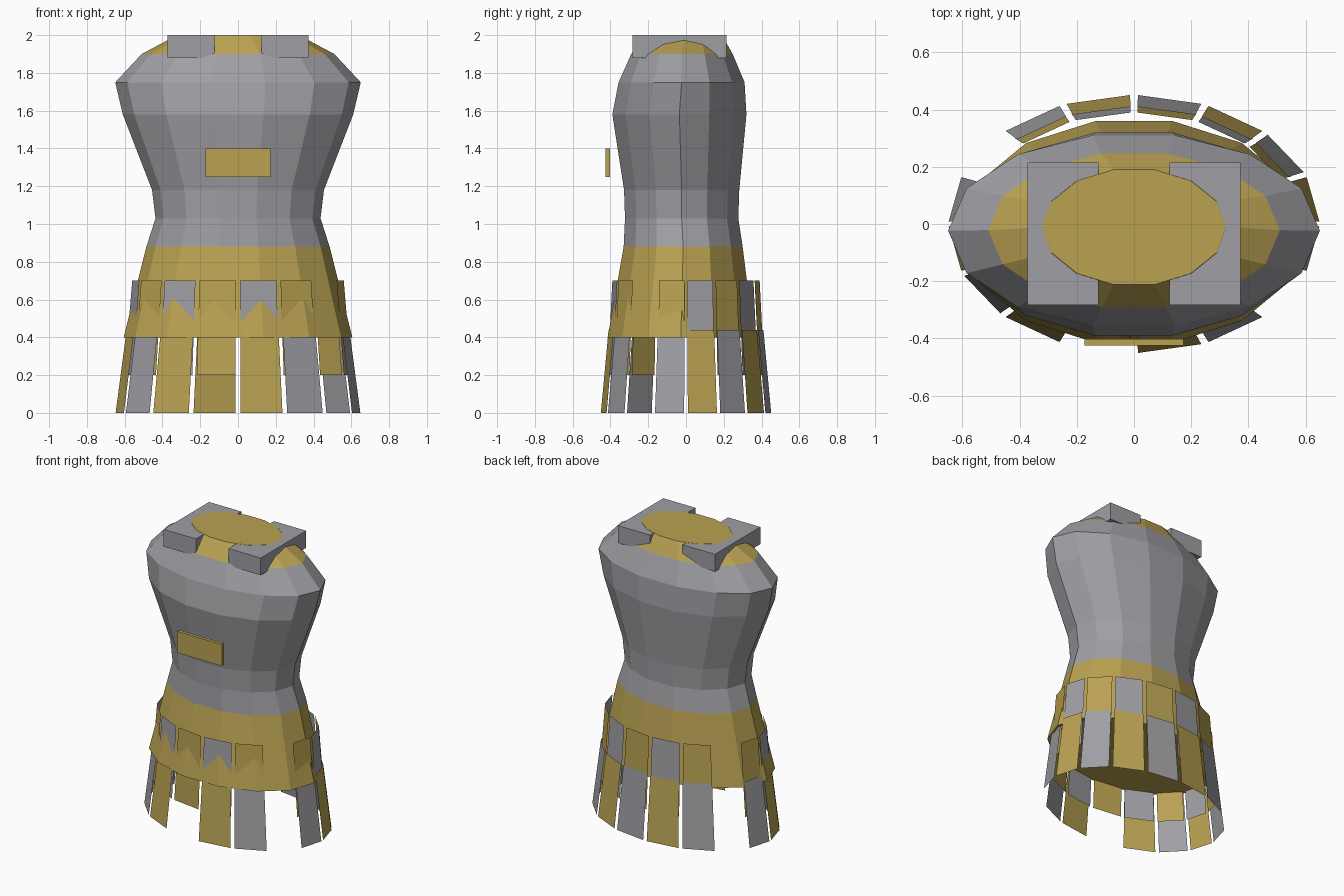
import bpy, bmesh, math

if "Cube" in bpy.data.objects:
    bpy.data.objects.remove(bpy.data.objects["Cube"])


def material(name, rgb):
    m = bpy.data.materials.new(name)
    m.diffuse_color = (*rgb, 1)
    m.use_nodes = True
    m.node_tree.nodes["Principled BSDF"].inputs["Base Color"].default_value = m.diffuse_color
    return m


STEEL = material("steel_gray", (0.35, 0.35, 0.375))
GOLD = material("dull_gold", (0.49, 0.36, 0.085))


def finish(bm, name, mats):
    mesh = bpy.data.meshes.new(name)
    bm.to_mesh(mesh)
    bm.free()
    for m in mats:
        mesh.materials.append(m)
    ob = bpy.data.objects.new(name, mesh)
    bpy.context.collection.objects.link(ob)
    return ob


def box(name, lo, hi, mat):
    bm = bmesh.new()
    bmesh.ops.create_cube(bm, size=1)
    for v in bm.verts:
        v.co = [(a + b) / 2 + c * (b - a) for a, b, c in zip(lo, hi, v.co)]
    return finish(bm, name, [mat])


# Torso: lofted 14-sided oval rings (z, half width, front y, back y)
SIDES = 14
RINGS = [
    (0.40, 0.605, -0.415, 0.36),
    (0.88, 0.485, -0.33, 0.30),
    (1.03, 0.437, -0.323, 0.277),
    (1.18, 0.455, -0.328, 0.282),
    (1.58, 0.61, -0.39, 0.32),
    (1.75, 0.65, -0.357, 0.31),
    (1.90, 0.51, -0.29, 0.247),
    (2.001, 0.32, -0.212, 0.19),
]
bm = bmesh.new()
loops = []
peak = math.sin(math.radians(90 - 180 / SIDES))
for z, rx, front, back in RINGS:
    cy, ry = (front + back) / 2, (back - front) / 2 / peak
    angles = [math.tau * i / SIDES for i in range(SIDES)]
    loops.append([bm.verts.new((rx * math.cos(a), cy + ry * math.sin(a), z)) for a in angles])
for lower, upper in zip(loops, loops[1:]):
    for i in range(SIDES):
        j = (i + 1) % SIDES
        bm.faces.new((lower[i], lower[j], upper[j], upper[i]))
bm.faces.new(loops[0][::-1])
bm.faces.new(loops[-1])
# Gold hip band and collar, steel between
for f in bm.faces:
    z = f.calc_center_median().z
    f.material_index = 1 if z < 0.88 or z > 1.9 else 0
finish(bm, "torso", [STEEL, GOLD])


# Skirt: two rows of flat hanging plates in alternating colours
def plate_row(name, top, bottom, missing, gold_parity):
    count, gap = 16, math.radians(1.2)
    step = math.tau / count
    bm = bmesh.new()
    for i in range(count):
        if i in missing:
            continue
        a0, a1 = i * step + gap, (i + 1) * step - gap
        corners = [(bottom, a0), (bottom, a1), (top, a1), (top, a0)]
        face = bm.faces.new([bm.verts.new((r[1] * math.cos(a), r[2] * math.sin(a), r[0]))
                             for r, a in corners])
        face.material_index = int(i % 2 == gold_parity)
    finish(bm, name, [STEEL, GOLD])


plate_row("upper_skirt_plates", (0.70, 0.56, 0.39), (0.20, 0.602, 0.415), {6, 14}, 1)
plate_row("lower_skirt_plates", (0.44, 0.59, 0.41), (0.0, 0.648, 0.451), {6, 11, 14}, 0)

# Shoulder straps
for side, x0, x1 in (("left", -0.373, -0.125), ("right", 0.125, 0.373)):
    box(side + "_shoulder_strap", (x0, -0.283, 1.88), (x1, 0.215, 2.0), STEEL)

# Chest plaque
box("chest_plaque", (-0.173, -0.425, 1.25), (0.173, -0.402, 1.40), GOLD)
